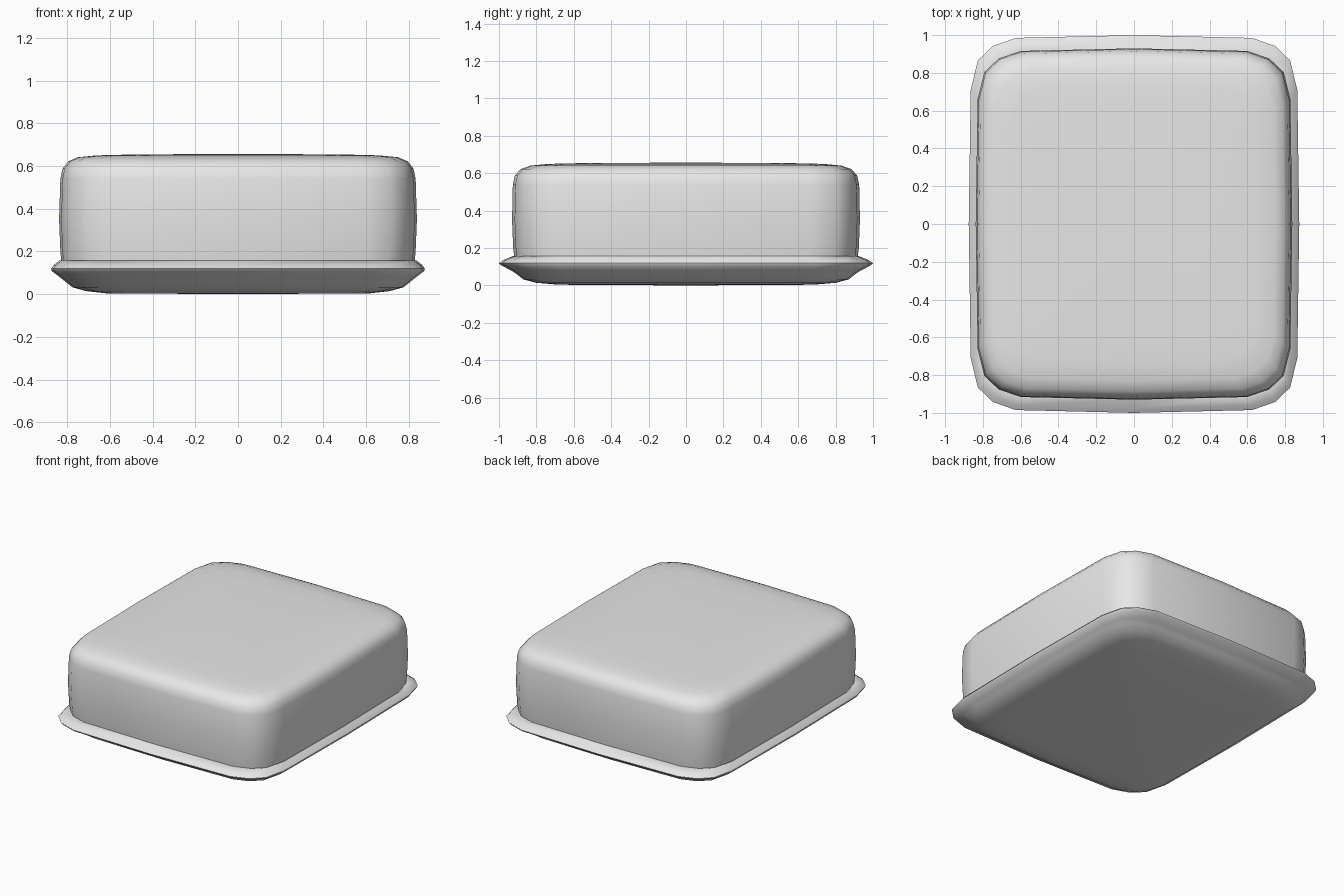
import bpy
import bmesh
import math

cube = bpy.data.objects.get("Cube")
if cube:
    bpy.data.objects.remove(cube, do_unlink=True)

grey = bpy.data.materials.new("light_grey")
grey.use_nodes = True
grey.diffuse_color = (0.8, 0.8, 0.8, 1)
grey.node_tree.nodes["Principled BSDF"].inputs["Base Color"].default_value = (0.8, 0.8, 0.8, 1)

# Quarter of the rounded, slightly bowed outline, mirrored to all four sides
quarter = [(1, 0), (0.988, 0.71), (0.945, 0.865), (0.855, 0.942), (0.715, 0.985), (0, 1)]
half = quarter + [(-x, y) for x, y in reversed(quarter[:-1])]
outline = half + [(-x, -y) for x, y in half[1:-1]]


def loft(name, rings, bottom_z, top_z):
    """Skin outline rings given as (half width, half depth, height), bottom to top."""
    bm = bmesh.new()
    loops = [[bm.verts.new((x * w, y * d, z)) for x, y in outline] for w, d, z in rings]
    n = len(outline)
    for low, high in zip(loops, loops[1:]):
        for i in range(n):
            j = (i + 1) % n
            bm.faces.new((low[i], low[j], high[j], high[i]))
    # Gently domed ends
    for loop, z in ((loops[0], bottom_z), (loops[-1], top_z)):
        centre = bm.verts.new((0, 0, z))
        for i in range(n):
            bm.faces.new((loop[i], loop[(i + 1) % n], centre))
    bmesh.ops.recalc_face_normals(bm, faces=bm.faces)
    mesh = bpy.data.meshes.new(name)
    bm.to_mesh(mesh)
    bm.free()
    mesh.materials.append(grey)
    obj = bpy.data.objects.new(name, mesh)
    bpy.context.collection.objects.link(obj)
    bpy.ops.object.select_all(action="DESELECT")
    obj.select_set(True)
    bpy.context.view_layer.objects.active = obj
    bpy.ops.object.shade_smooth_by_angle(angle=math.radians(50))
    return obj


# Shallow tray with a pointed rim
loft("tray", [
    (0.62, 0.68, 0.004), (0.71, 0.8, 0.014), (0.775, 0.87, 0.032),
    (0.81, 0.905, 0.06), (0.835, 0.935, 0.08), (0.872, 0.99, 0.108),
    (0.875, 1.0, 0.12), (0.862, 0.975, 0.137), (0.837, 0.925, 0.157),
    (0.822, 0.912, 0.15)], 0.0, 0.15)

# Tall cover with softly rounded shoulders
loft("cover", [
    (0.825, 0.915, 0.13), (0.832, 0.924, 0.2), (0.838, 0.93, 0.35),
    (0.832, 0.926, 0.54), (0.822, 0.915, 0.588), (0.795, 0.885, 0.622),
    (0.75, 0.83, 0.641), (0.66, 0.73, 0.65), (0.5, 0.56, 0.654)], 0.13, 0.657)
